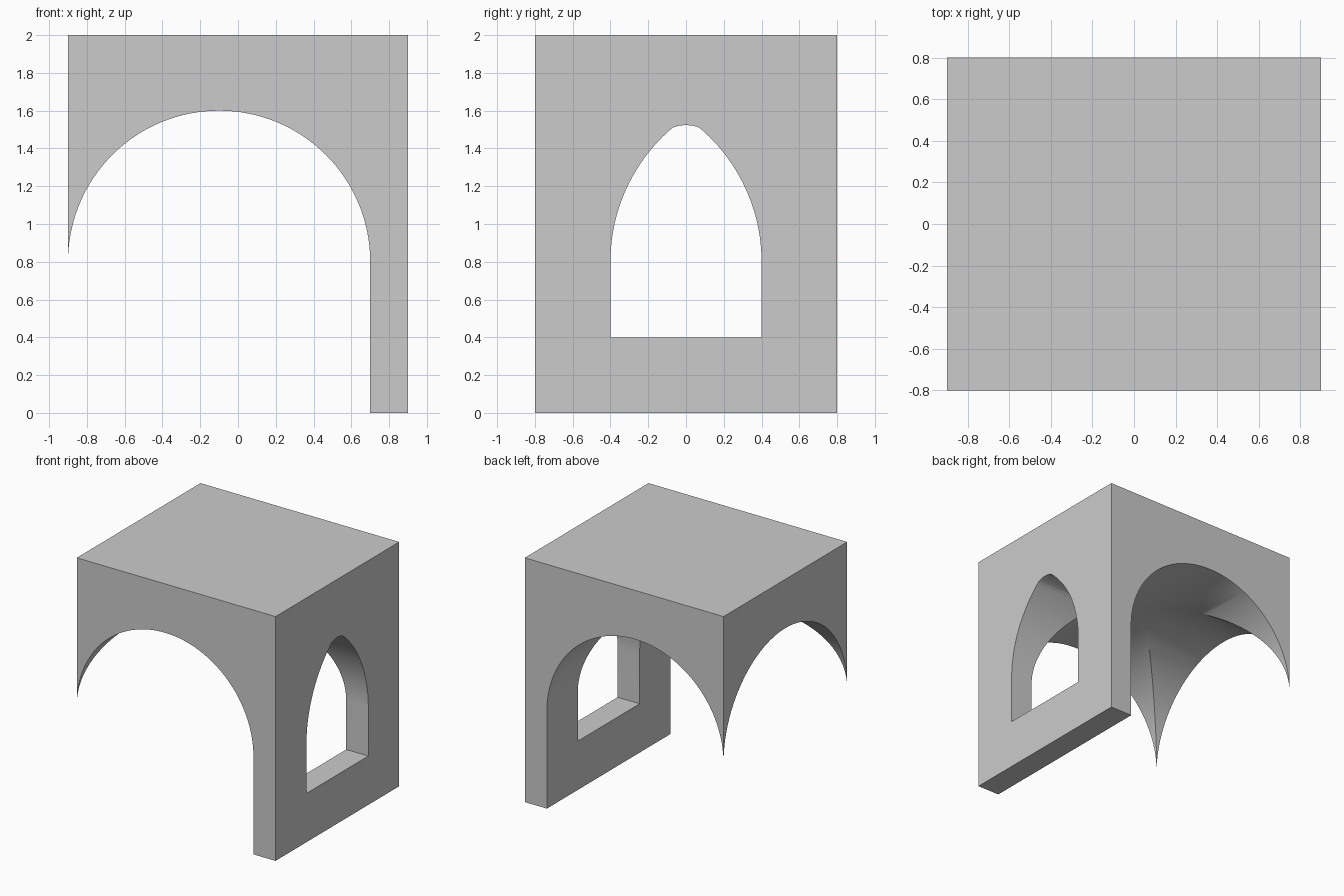
import bpy
import bmesh
from math import sin, cos, pi, asin, sqrt, radians
from mathutils import Vector

cube = bpy.data.objects.get("Cube")
if cube:
    bpy.data.objects.remove(cube, do_unlink=True)

WIDTH, DEPTH, HEIGHT = 1.8, 1.6, 2.0
RADIUS, SPRING, CENTRE_X = 0.8, 0.8, -0.1
SEGMENTS = 64

stone = bpy.data.materials.new("grey stone")
stone.use_nodes = True
colour = (0.6, 0.6, 0.6, 1)
stone.diffuse_color = colour
stone.node_tree.nodes["Principled BSDF"].inputs["Base Color"].default_value = colour


def prism(name, profile, axis, start, end):
    """Extrude a (horizontal, z) profile along the x or y axis."""
    bm = bmesh.new()
    if axis == "y":
        points = [Vector((h, start, z)) for h, z in profile]
        push = Vector((0, end - start, 0))
    else:
        points = [Vector((start, h, z)) for h, z in profile]
        push = Vector((end - start, 0, 0))
    face = bm.faces.new([bm.verts.new(p) for p in points])
    made = bmesh.ops.extrude_face_region(bm, geom=[face])["geom"]
    bmesh.ops.translate(bm, vec=push, verts=[v for v in made if isinstance(v, bmesh.types.BMVert)])
    bmesh.ops.recalc_face_normals(bm, faces=bm.faces)
    mesh = bpy.data.meshes.new(name)
    bm.to_mesh(mesh)
    bm.free()
    mesh.materials.append(stone)
    obj = bpy.data.objects.new(name, mesh)
    bpy.context.collection.objects.link(obj)
    return obj


def round_arch(centre, open_right):
    """Half-round opening, flared outside the block where a side is open."""
    lip = 0.025
    arc = [(centre + RADIUS * cos(pi * i / SEGMENTS), SPRING + RADIUS * sin(pi * i / SEGMENTS))
           for i in range(SEGMENTS + 1)]
    far = centre - RADIUS - 0.3
    arc = arc[:-1]
    low = arc[-1][1]
    if open_right:
        arc = arc[1:]
        near = centre + RADIUS + 0.3
        return [(near, -0.3), (near, low)] + arc + [(far, low), (far, -0.3)]
    return [(centre + RADIUS, -0.3)] + arc + [(far, low), (far, -0.3)]


def pointed_arch(half, sill, radius, tip):
    """Window outline with a slightly blunted point."""
    last = asin((tip - SPRING) / radius)
    side = [(half - radius + radius * cos(last * i / 24), SPRING + radius * sin(last * i / 24))
            for i in range(25)]
    cap = [(0.035, tip + 0.011), (0, tip + 0.014), (-0.035, tip + 0.011)]
    return [(half, sill)] + side + cap + [(-y, z) for y, z in reversed(side)] + [(-half, sill)]


# Solid block
block = prism("vaulted_bay", [(-WIDTH / 2, 0), (WIDTH / 2, 0), (WIDTH / 2, HEIGHT), (-WIDTH / 2, HEIGHT)],
              "y", -DEPTH / 2, DEPTH / 2)

# Main vault, crossing half vault and window opening
cutters = [
    prism("main_vault_cutter", round_arch(CENTRE_X, False), "y", -1.1, 1.1),
    prism("cross_vault_cutter", round_arch(0, True), "x", -1.2, CENTRE_X),
    prism("window_cutter", pointed_arch(0.4, 0.4, 0.93, 1.51), "x", 0.2, 1.2),
]
bpy.context.view_layer.objects.active = block
block.select_set(True)
for cutter in cutters:
    cutter.hide_render = True
    mod = block.modifiers.new(cutter.name, "BOOLEAN")
    mod.operation = "DIFFERENCE"
    mod.solver = "EXACT"
    mod.object = cutter
    bpy.ops.object.modifier_apply(modifier=mod.name)
for cutter in cutters:
    bpy.data.objects.remove(cutter, do_unlink=True)

# Smooth vault surfaces with crisp arrises
bpy.ops.object.select_all(action="DESELECT")
block.select_set(True)
bpy.ops.object.shade_smooth_by_angle(angle=radians(30))
